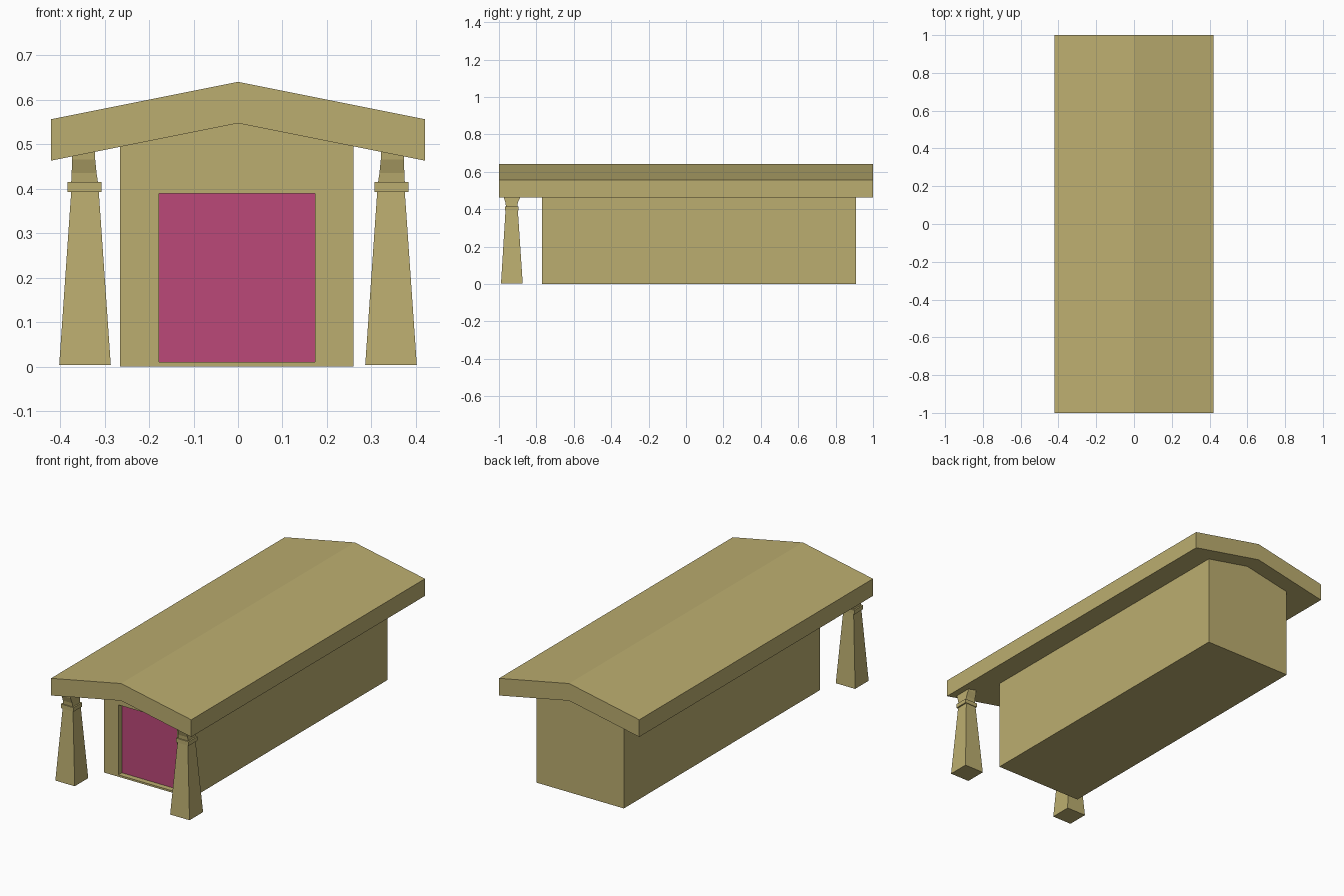
import bpy, bmesh

if "Cube" in bpy.data.objects:
    bpy.data.objects.remove(bpy.data.objects["Cube"])


def material(name, color):
    m = bpy.data.materials.new(name)
    m.diffuse_color = (*color, 1)
    m.use_nodes = True
    m.node_tree.nodes["Principled BSDF"].inputs["Base Color"].default_value = m.diffuse_color
    return m


tan = material("tan", (0.50, 0.42, 0.16))
pink = material("pink", (0.50, 0.065, 0.19))


def finish(name, bm, mat):
    bmesh.ops.recalc_face_normals(bm, faces=bm.faces)
    me = bpy.data.meshes.new(name)
    bm.to_mesh(me)
    bm.free()
    ob = bpy.data.objects.new(name, me)
    bpy.context.collection.objects.link(ob)
    me.materials.append(mat)
    return ob


def prism(name, profile, y0, y1, mat):
    """Extrude an (x, z) profile along y."""
    bm = bmesh.new()
    face = bm.faces.new([bm.verts.new((x, y0, z)) for x, z in profile])
    ext = bmesh.ops.extrude_face_region(bm, geom=[face])["geom"]
    verts = [v for v in ext if isinstance(v, bmesh.types.BMVert)]
    bmesh.ops.translate(bm, verts=verts, vec=(0, y1 - y0, 0))
    return finish(name, bm, mat)


def rect(x0, x1, z0, z1):
    return [(x0, z0), (x1, z0), (x1, z1), (x0, z1)]


def pillar(name, side):
    """Stack of rectangular rings: z, centre x, centre y, half x, half y."""
    rings = [(0.003, 0.344, -0.931, 0.058, 0.058),
             (0.393, 0.344, -0.932, 0.031, 0.033),
             (0.393, 0.345, -0.932, 0.038, 0.037),
             (0.415, 0.345, -0.932, 0.038, 0.037),
             (0.415, 0.345, -0.932, 0.030, 0.031),
             (0.435, 0.346, -0.932, 0.028, 0.033),
             (0.465, 0.347, -0.930, 0.026, 0.045),
             (0.490, 0.347, -0.930, 0.026, 0.047)]
    bm = bmesh.new()
    loops = [[bm.verts.new((side * (cx + sx * hx), cy + sy * hy, z))
              for sx, sy in ((-1, -1), (1, -1), (1, 1), (-1, 1))]
             for z, cx, cy, hx, hy in rings]
    for a, b in zip(loops, loops[1:]):
        for i in range(4):
            j = (i + 1) % 4
            bm.faces.new((a[i], a[j], b[j], b[i]))
    bm.faces.new(loops[0])
    bm.faces.new(loops[-1])
    return finish(name, bm, tan)


# Shallow gabled roof slab
prism("roof", [(-0.42, 0.463), (0, 0.547), (0.42, 0.463),
               (0.42, 0.556), (0, 0.64), (-0.42, 0.556)], -1, 1, tan)

# Walls, with the top tucked just inside the roof
walls = prism("walls", [(-0.265, 0), (0.26, 0), (0.26, 0.505),
                        (0, 0.557), (-0.265, 0.504)], -0.77, 0.91, tan)

# Recessed doorway
cutter = prism("doorway_cutter", rect(-0.178, 0.173, 0.01, 0.389), -0.82, -0.735, tan)
cutter.hide_render = True
cutter.hide_viewport = True
cut = walls.modifiers.new("doorway", "BOOLEAN")
cut.operation = "DIFFERENCE"
cut.solver = "EXACT"
cut.object = cutter

# Door panel at the back of the recess
prism("door", rect(-0.178, 0.173, 0.01, 0.389), -0.74, -0.73, pink)

# Tapered front pillars
for label, side in (("left", -1), ("right", 1)):
    pillar(label + "_pillar", side)
